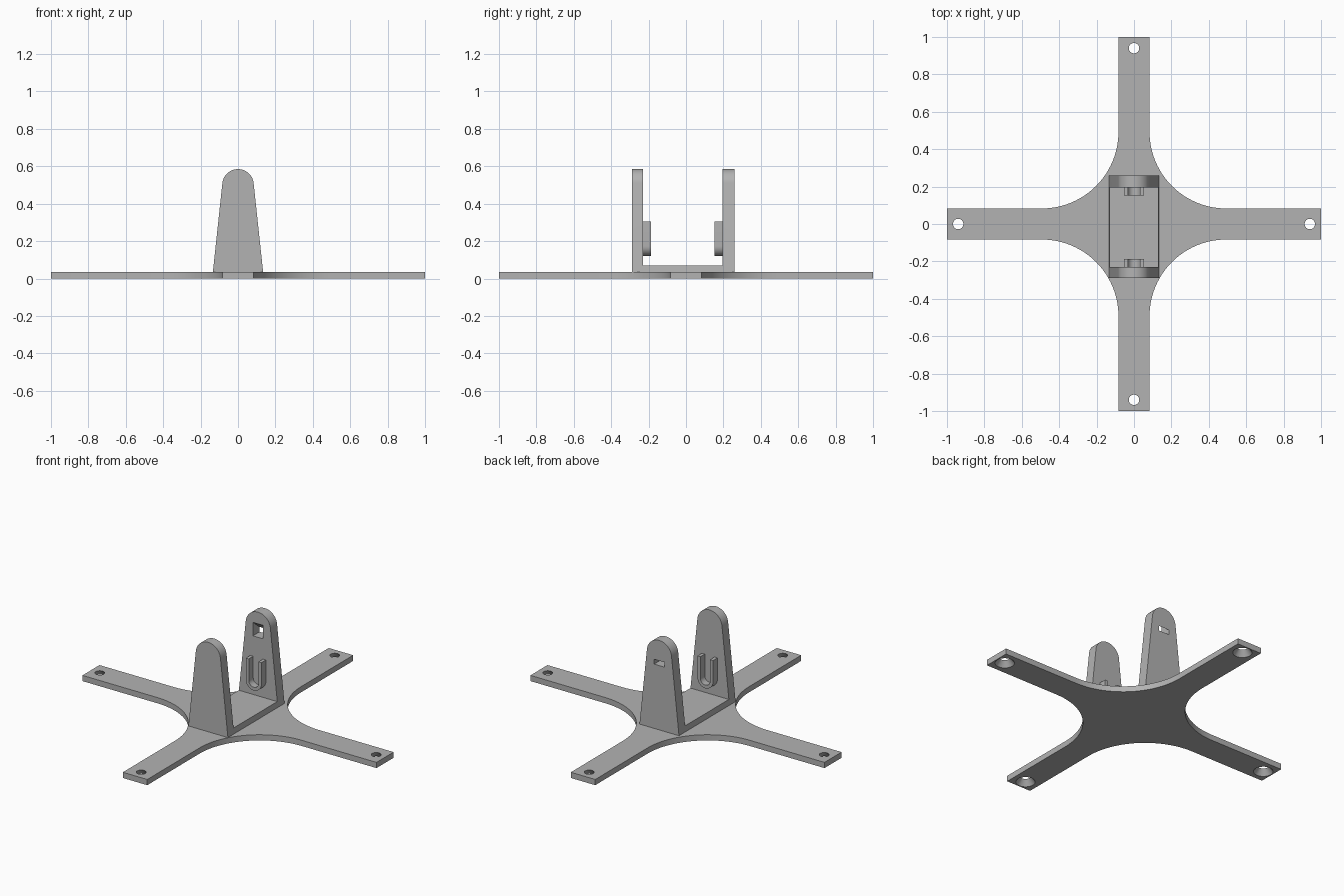
import bpy, bmesh, math
from mathutils import Matrix, Vector

cube = bpy.data.objects.get("Cube")
if cube:
    bpy.data.objects.remove(cube, do_unlink=True)

grey = bpy.data.materials.new("plain grey")
grey.use_nodes = True
colour = (0.45, 0.45, 0.45, 1)
grey.diffuse_color = colour
grey.node_tree.nodes["Principled BSDF"].inputs["Base Color"].default_value = colour

# Each frame maps (profile u, profile v, extrusion) to world axes
AXES = {
    "x": lambda u, v, w: Vector((w, u, v)),
    "y": lambda u, v, w: Vector((u, w, v)),
    "z": lambda u, v, w: Vector((u, v, w)),
}


def finish(name, bm):
    bmesh.ops.recalc_face_normals(bm, faces=bm.faces)
    mesh = bpy.data.meshes.new(name)
    bm.to_mesh(mesh)
    bm.free()
    mesh.materials.append(grey)
    ob = bpy.data.objects.new(name, mesh)
    bpy.context.collection.objects.link(ob)
    return ob


def extrude(name, profile, axis, start, end):
    bm = bmesh.new()
    place = AXES[axis]
    face = bm.faces.new([bm.verts.new(place(u, v, start)) for u, v in profile])
    result = bmesh.ops.extrude_face_region(bm, geom=[face])
    verts = [g for g in result["geom"] if isinstance(g, bmesh.types.BMVert)]
    bmesh.ops.translate(bm, vec=place(0, 0, end - start), verts=verts)
    return finish(name, bm)


def arc(cx, cy, r, a0, a1, steps):
    angles = [math.radians(a0 + (a1 - a0) * i / steps) for i in range(steps + 1)]
    return [(cx + r * math.cos(a), cy + r * math.sin(a)) for a in angles]


def boolean(target, cutter, operation):
    mod = target.modifiers.new(operation, "BOOLEAN")
    mod.operation = operation
    mod.solver = "EXACT"
    mod.object = cutter
    bpy.context.view_layer.objects.active = target
    bpy.ops.object.modifier_apply(modifier=mod.name)
    bpy.data.objects.remove(cutter, do_unlink=True)


# Cross-shaped base: one quarter of the outline turned four times
ARM, FILLET, BASE = 0.083, 0.41, 0.035
mid = ARM + FILLET
quarter = [(1, -ARM), (1, ARM)] + arc(mid, mid, FILLET, 270, 180, 24)
outline = []
for k in range(4):
    turn = Matrix.Rotation(k * math.pi / 2, 2)
    outline += [tuple(turn @ Vector(p)) for p in quarter]
base = extrude("cross_base", outline, "z", 0, BASE)

# Countersunk screw holes near the arm ends
for k in range(4):
    angle = k * math.pi / 2
    bm = bmesh.new()
    spot = Matrix.Translation((0.94 * math.cos(angle), 0.94 * math.sin(angle), BASE / 2))
    bmesh.ops.create_cone(bm, cap_ends=True, segments=32, radius1=0.055,
                          radius2=0.027, depth=BASE + 0.002, matrix=spot)
    boolean(base, finish("screw_hole", bm), "DIFFERENCE")

# Bracket: channel section trimmed to a tapered, round-topped outline
FRONT, BACK, IN_FRONT, IN_BACK, TOP = -0.29, 0.26, -0.23, 0.195, 0.585
channel = [(FRONT, BASE), (BACK, BASE), (BACK, TOP + 0.1), (IN_BACK, TOP + 0.1),
           (IN_BACK, 0.07), (IN_FRONT, 0.07), (IN_FRONT, TOP + 0.1), (FRONT, TOP + 0.1)]
bracket = extrude("bracket", channel, "x", -0.3, 0.3)
taper = [(-0.138, 0), (0.138, 0)] + arc(0, TOP - 0.084, 0.084, 6, 174, 28)
boolean(bracket, extrude("bracket_outline", taper, "y", -0.5, 0.5), "INTERSECT")

# Latch opening through the back upright, narrowing outwards
latch = [(IN_BACK - 0.01, 0.43), (BACK + 0.01, 0.43), (BACK + 0.01, 0.46),
         (BACK, 0.46), (IN_BACK, 0.513), (IN_BACK - 0.01, 0.513)]
boolean(bracket, extrude("latch_opening", latch, "x", -0.035, 0.035), "DIFFERENCE")

# U-shaped cradles on the inner faces of the uprights
OUTER, INNER, LOW, RIM = 0.053, 0.033, 0.173, 0.305
cradle = ([(-OUTER, RIM)] + arc(0, LOW, OUTER, 180, 360, 20) + [(OUTER, RIM), (INNER, RIM)]
          + arc(0, LOW, INNER, 360, 180, 20) + [(-INNER, RIM)])
parts = [base, bracket]
for name, wall, inward in (("front_cradle", IN_FRONT, 1), ("back_cradle", IN_BACK, -1)):
    parts.append(extrude(name, cradle, "y", wall, wall + inward * 0.043))

# Smooth the curved walls, keep the corners sharp
bpy.ops.object.select_all(action="DESELECT")
for ob in parts:
    ob.select_set(True)
bpy.context.view_layer.objects.active = base
bpy.ops.object.shade_smooth_by_angle(angle=math.radians(25))
